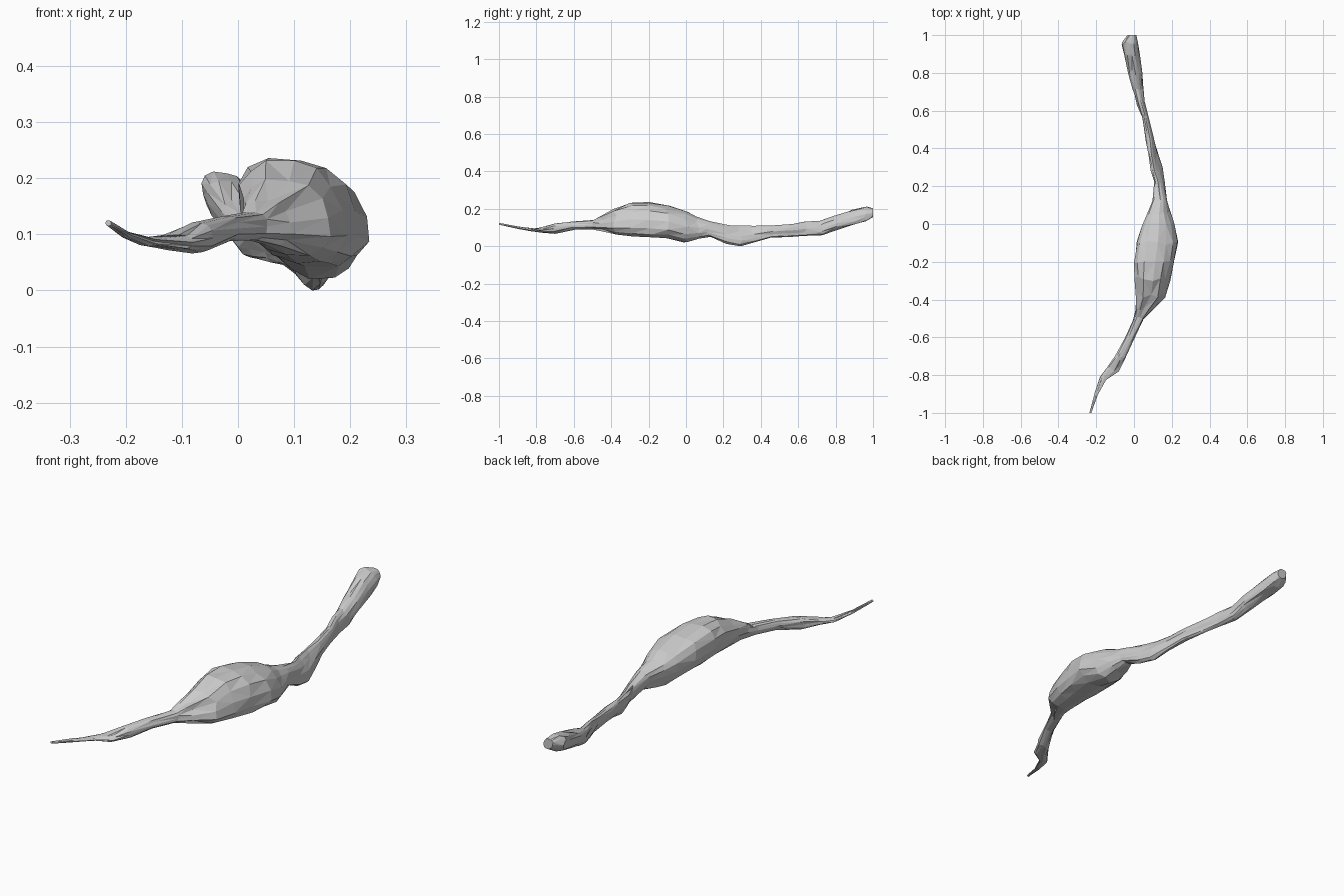
import bpy, bmesh, math, random

if "Cube" in bpy.data.objects:
    bpy.data.objects.remove(bpy.data.objects["Cube"])

random.seed(4)
SIDES = 14

# Cross-sections along the length: y, x min, x max, z min, z max
SECTIONS = [
    (1.00, -.035, .012, .155, .202), (.96, -.065, .022, .132, .212),
    (.90, -.055, .03, .115, .195), (.80, -.03, .044, .085, .162),
    (.72, -.008, .05, .058, .135), (.64, .015, .057, .055, .132),
    (.57, .043, .075, .05, .12), (.45, .062, .105, .045, .11),
    (.36, .077, .13, .02, .109), (.29, .088, .152, .0, .11),
    (.22, .107, .163, .012, .112), (.12, .098, .178, .05, .135),
    (.06, .07, .193, .04, .16), (.0, .045, .212, .02, .185),
    (-.10, .015, .234, .043, .217), (-.20, .0, .213, .048, .236),
    (-.29, .002, .193, .052, .232), (-.38, .01, .165, .062, .198),
    (-.45, .008, .097, .08, .16), (-.50, -.005, .052, .09, .14),
    (-.60, -.047, .003, .088, .132), (-.70, -.103, -.045, .066, .121),
    (-.77, -.15, -.08, .072, .1), (-.82, -.18, -.147, .08, .095),
    (-.90, -.208, -.192, .093, .105), (-1.0, -.236, -.226, .115, .125),
]


def full(v, p):
    return math.copysign(abs(v) ** p, v)


def outline(y):
    """Unit cross-section: leaning belly, sharper hanging keel near y = 0.3."""
    keel = .13 < y < .4
    lean = .7 if keel else (.25 if y > -.5 else 0)
    power = 1.0 if keel else .85
    pts = []
    for i in range(SIDES):
        a = math.tau * i / SIDES
        c, s = full(math.cos(a), power), full(math.sin(a), power)
        r = 1 + random.uniform(-.05, .05)
        pts.append(((c - lean * s) * r, s * r))
    lo = [min(p[k] for p in pts) for k in (0, 1)]
    hi = [max(p[k] for p in pts) for k in (0, 1)]
    return [tuple((p[k] - lo[k]) / (hi[k] - lo[k]) for k in (0, 1)) for p in pts]


# Loft the swollen, tapering body with slightly irregular rings
bm = bmesh.new()
rings = []
for n, (y, x0, x1, z0, z1) in enumerate(SECTIONS):
    wobble = 0 if n in (0, len(SECTIONS) - 1) else .012
    rings.append([bm.verts.new((x0 + u * (x1 - x0),
                                y + random.uniform(-wobble, wobble),
                                z0 + v * (z1 - z0))) for u, v in outline(y)])
for a, b in zip(rings, rings[1:]):
    for i in range(SIDES):
        j = (i + 1) % SIDES
        bm.faces.new((a[i], a[j], b[j], b[i]))
bm.faces.new(rings[0])
bm.faces.new(rings[-1])

# Faceted triangles
bmesh.ops.triangulate(bm, faces=bm.faces[:])
bmesh.ops.recalc_face_normals(bm, faces=bm.faces[:])
mesh = bpy.data.meshes.new("cell_body")
bm.to_mesh(mesh)
bm.free()
bpy.context.collection.objects.link(bpy.data.objects.new("cell_body", mesh))
